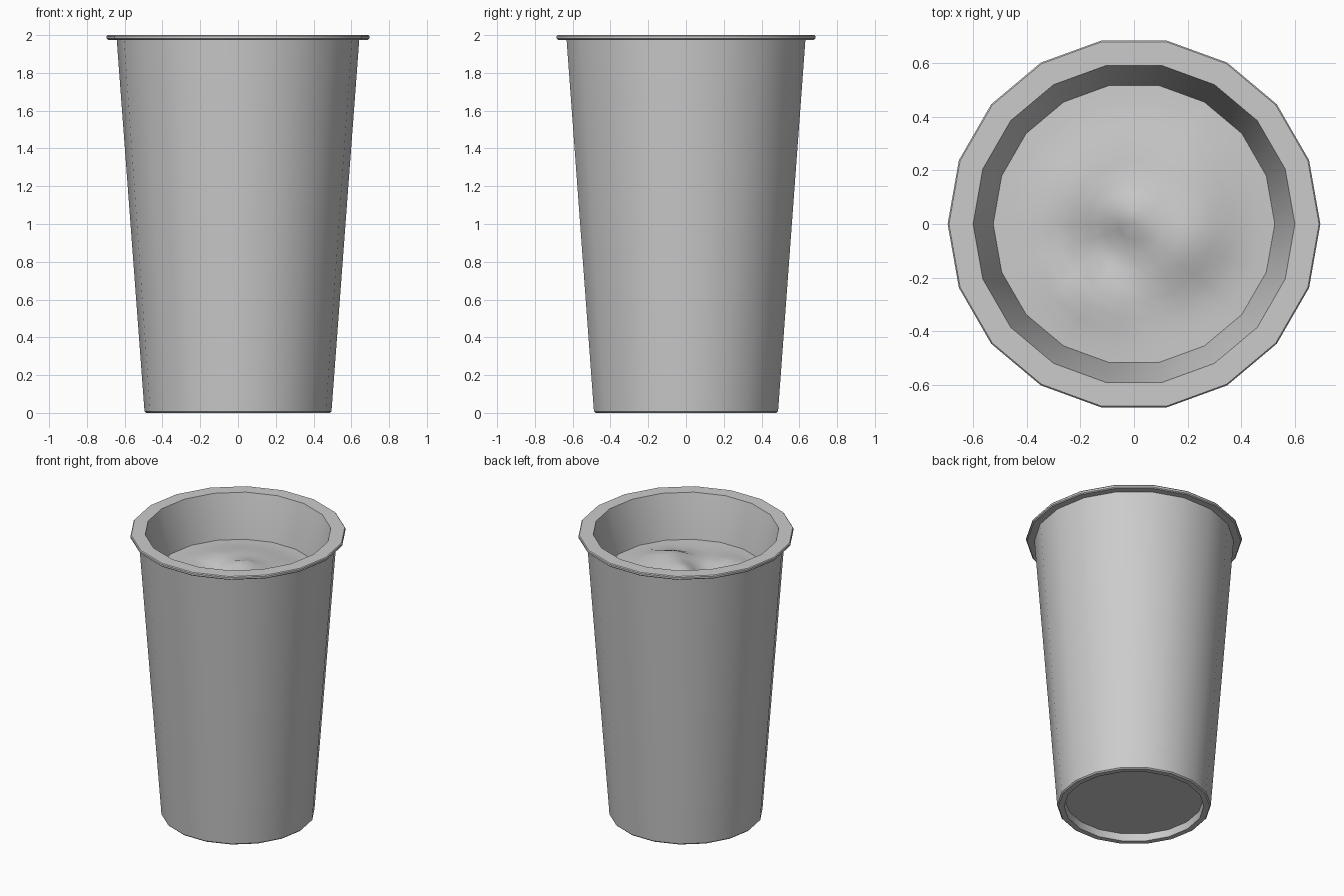
import bpy, bmesh
from math import cos, sin, pi, exp, radians

if "Cube" in bpy.data.objects:
    bpy.data.objects.remove(bpy.data.objects["Cube"])

SIDES = 18


def ring(bm, r, z):
    """One 18-sided loop; z may be a number or a height function of x, y."""
    verts = []
    for i in range(SIDES):
        a = 2 * pi * i / SIDES
        x, y = r * cos(a), r * sin(a)
        verts.append(bm.verts.new((x, y, z(x, y) if callable(z) else z)))
    return verts


def bridge(bm, a, b):
    for i in range(SIDES):
        j = (i + 1) % SIDES
        bm.faces.new((a[i], a[j], b[j], b[i]))


def finish(bm, name, angle):
    bmesh.ops.recalc_face_normals(bm, faces=bm.faces)
    mesh = bpy.data.meshes.new(name)
    bm.to_mesh(mesh)
    bm.free()
    obj = bpy.data.objects.new(name, mesh)
    bpy.context.collection.objects.link(obj)
    bpy.ops.object.select_all(action='DESELECT')
    bpy.context.view_layer.objects.active = obj
    obj.select_set(True)
    bpy.ops.object.shade_smooth_by_angle(angle=radians(angle))
    return obj


# Cup: recessed base, tapered wall, flat rolled rim, inner wall down into the drink
profile = [(0.445, 0.05), (0.45, 0.0), (0.487, 0.0), (0.495, 0.008),
           (0.642, 1.975), (0.688, 1.975), (0.695, 1.981), (0.695, 1.994),
           (0.69, 2.0), (0.60, 2.0), (0.525, 1.70), (0.515, 1.62)]
bm = bmesh.new()
loops = [ring(bm, r, z) for r, z in profile]
for lower, upper in zip(loops, loops[1:]):
    bridge(bm, lower, upper)
bm.faces.new(loops[0])
bm.faces.new(loops[-1])
finish(bm, "cup", 30)

# Drink surface: soft swirled bumps (x, y, height, width) that fade out at the wall
bumps = [(0.20, -0.08, 0.08, 0.13), (0.0, 0.04, 0.05, 0.07),
         (-0.22, -0.26, 0.06, 0.09), (-0.12, -0.12, -0.04, 0.08),
         (0.22, 0.22, 0.04, 0.12), (-0.10, 0.25, 0.03, 0.13),
         (-0.28, 0.08, 0.03, 0.10), (0.24, -0.25, -0.02, 0.09)]


def height(x, y):
    fade = max(0.0, 1 - ((x * x + y * y) / 0.525 ** 2) ** 2)
    return 1.70 + fade * sum(
        h * exp(-((x - cx) ** 2 + (y - cy) ** 2) / (2 * w * w)) for cx, cy, h, w in bumps)


bm = bmesh.new()
loops = [ring(bm, 0.525 * k / 9, height) for k in range(1, 10)]
for inner, outer in zip(loops, loops[1:]):
    bridge(bm, inner, outer)
pole = bm.verts.new((0, 0, height(0, 0)))
for i in range(SIDES):
    bm.faces.new((pole, loops[0][i], loops[0][(i + 1) % SIDES]))
finish(bm, "drink_surface", 60)
